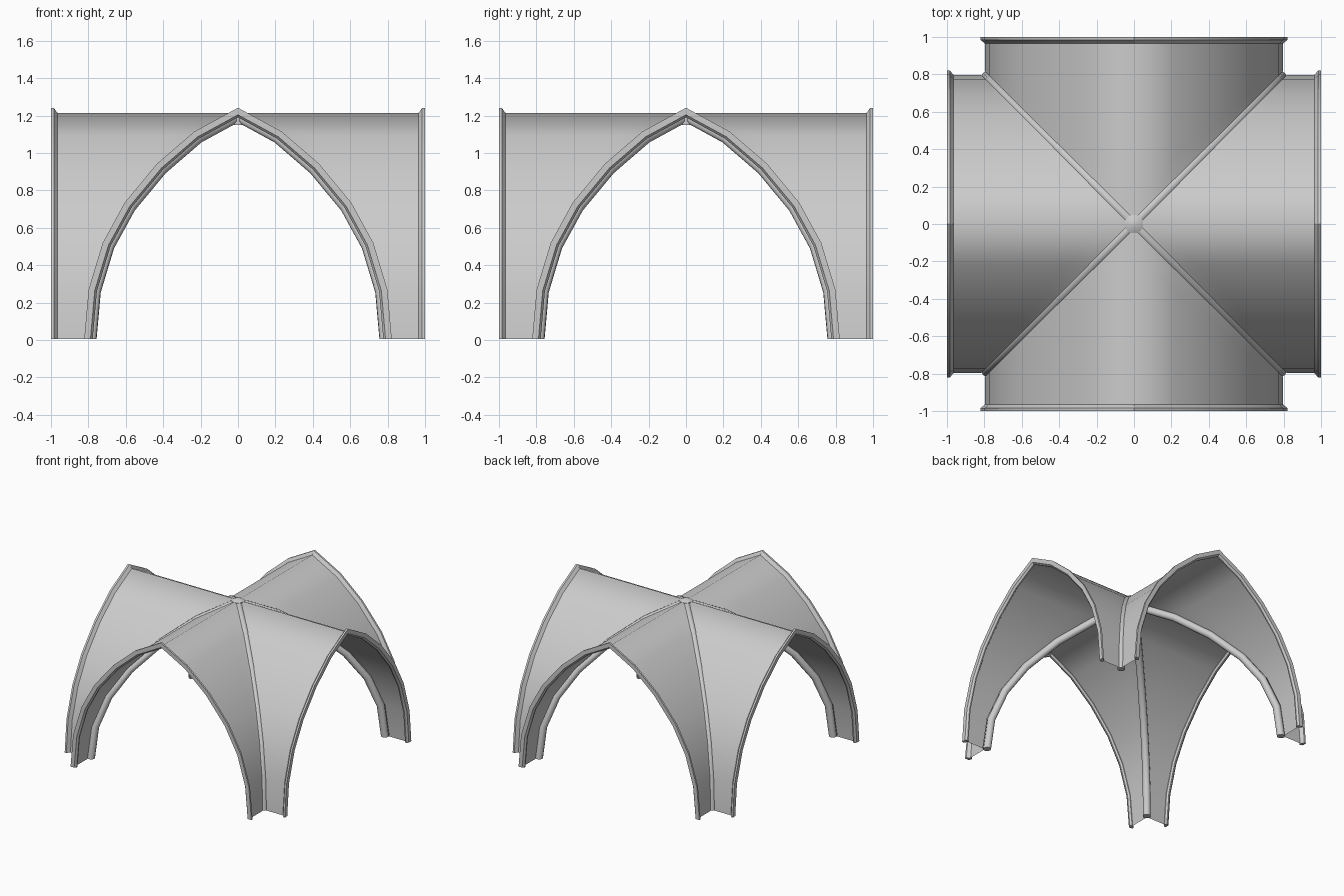
import bpy, bmesh, math
from mathutils import Vector

if "Cube" in bpy.data.objects:
    bpy.data.objects.remove(bpy.data.objects["Cube"])

# Half of the pointed arch, foot to apex (distance from centre, height)
HALF = [(0.797, 0.005), (0.774, 0.265), (0.70, 0.51), (0.585, 0.72),
        (0.415, 0.925), (0.22, 1.093), (0, 1.213)]
ARCH = HALF + [(-x, z) for x, z in HALF[-2::-1]]


def make(name, verts, faces, angle):
    bm = bmesh.new()
    vs = [bm.verts.new(v) for v in verts]
    for f in faces:
        bm.faces.new([vs[i] for i in f])
    bmesh.ops.remove_doubles(bm, verts=bm.verts, dist=0.0005)
    bmesh.ops.recalc_face_normals(bm, faces=bm.faces)
    me = bpy.data.meshes.new(name)
    bm.to_mesh(me)
    bm.free()
    ob = bpy.data.objects.new(name, me)
    bpy.context.collection.objects.link(ob)
    bpy.ops.object.select_all(action='DESELECT')
    bpy.context.view_layer.objects.active = ob
    ob.select_set(True)
    bpy.ops.object.shade_smooth_by_angle(angle=math.radians(angle))
    return ob


def sweep(name, path, section, turn, angle):
    """Sweep (normal, sideways) section along an upright mitred path."""
    pts = [Vector(p) for p in path]
    h = Vector((math.cos(turn), math.sin(turn), 0))
    side = Vector((-h.y, h.x, 0))
    verts, faces, n = [], [], len(section)
    for i, p in enumerate(pts):
        a = (p - pts[i - 1]).normalized() if i else None
        b = (pts[i + 1] - p).normalized() if i < len(pts) - 1 else None
        na = Vector((a.y, -a.x)) if a else Vector((1, 0))
        nb = Vector((b.y, -b.x)) if b else Vector((-1, 0))
        if a is None:
            m = Vector((1, 0))
        elif b is None:
            m = Vector((-1, 0))
        else:
            m = (na + nb).normalized()
            m /= m.dot(na)
        for d, s in section:
            q = p + m * d
            verts.append(h * q.x + side * s + Vector((0, 0, q.y)))
    for i in range(len(pts) - 1):
        for j in range(n):
            k = (j + 1) % n
            faces.append((i*n + j, i*n + k, (i+1)*n + k, (i+1)*n + j))
    faces += [tuple(range(n)), tuple(range((len(pts)-1)*n, len(pts)*n))]
    return make(name, verts, faces, angle)


sides = ["front", "right", "back", "left"]
# Moulded edge of each arch: outer flange, flat face, inner lip
RIM = [(0, -0.965), (0.012, -0.975), (0.025, -0.985), (0.025, -1.0),
       (-0.008, -1.0), (-0.02, -0.985), (-0.02, -0.975), (-0.006, -0.965)]
CUTS = 6
for k, label in enumerate(sides):
    # Vault web between the outer arch and the diagonals
    c, s = round(math.cos(k*math.pi/2)), round(math.sin(k*math.pi/2))
    verts, faces = [], []
    for x, z in ARCH:
        inner = -abs(x) - 0.02
        for j in range(CUTS + 1):
            y = inner + (-0.99 - inner) * j / CUTS
            verts.append((x*c - y*s, x*s + y*c, z))
    w = CUTS + 1
    for i in range(len(ARCH) - 1):
        for j in range(CUTS):
            faces.append((i*w + j, i*w + j + 1, (i+1)*w + j + 1, (i+1)*w + j))
    make("vault_web_" + label, verts, faces, 100)
    sweep("arch_rim_" + label, ARCH, RIM, k*math.pi/2, 30)

# Round diagonal ribs under the groins
R = 0.03
circle = [(R*math.cos(t*math.tau/10) - 0.016, R*math.sin(t*math.tau/10))
          for t in range(10)]
diagonal = [(x*math.sqrt(2), z) for x, z in ARCH]
for k in range(2):
    sweep("diagonal_rib_%d" % (k + 1), diagonal, circle,
          math.pi/4 + k*math.pi/2, 50)

# Central boss with a slightly domed top
bpy.ops.mesh.primitive_cylinder_add(vertices=16, radius=0.05, depth=0.06,
                                    location=(0, 0, 1.18))
boss = bpy.context.object
boss.name = "centre_boss"
bpy.ops.object.shade_smooth_by_angle(angle=math.radians(40))
bpy.ops.mesh.primitive_cone_add(vertices=16, radius1=0.05, radius2=0.02,
                                depth=0.015, location=(0, 0, 1.2175))
bpy.context.object.name = "boss_cap"
bpy.ops.object.shade_smooth_by_angle(angle=math.radians(40))
